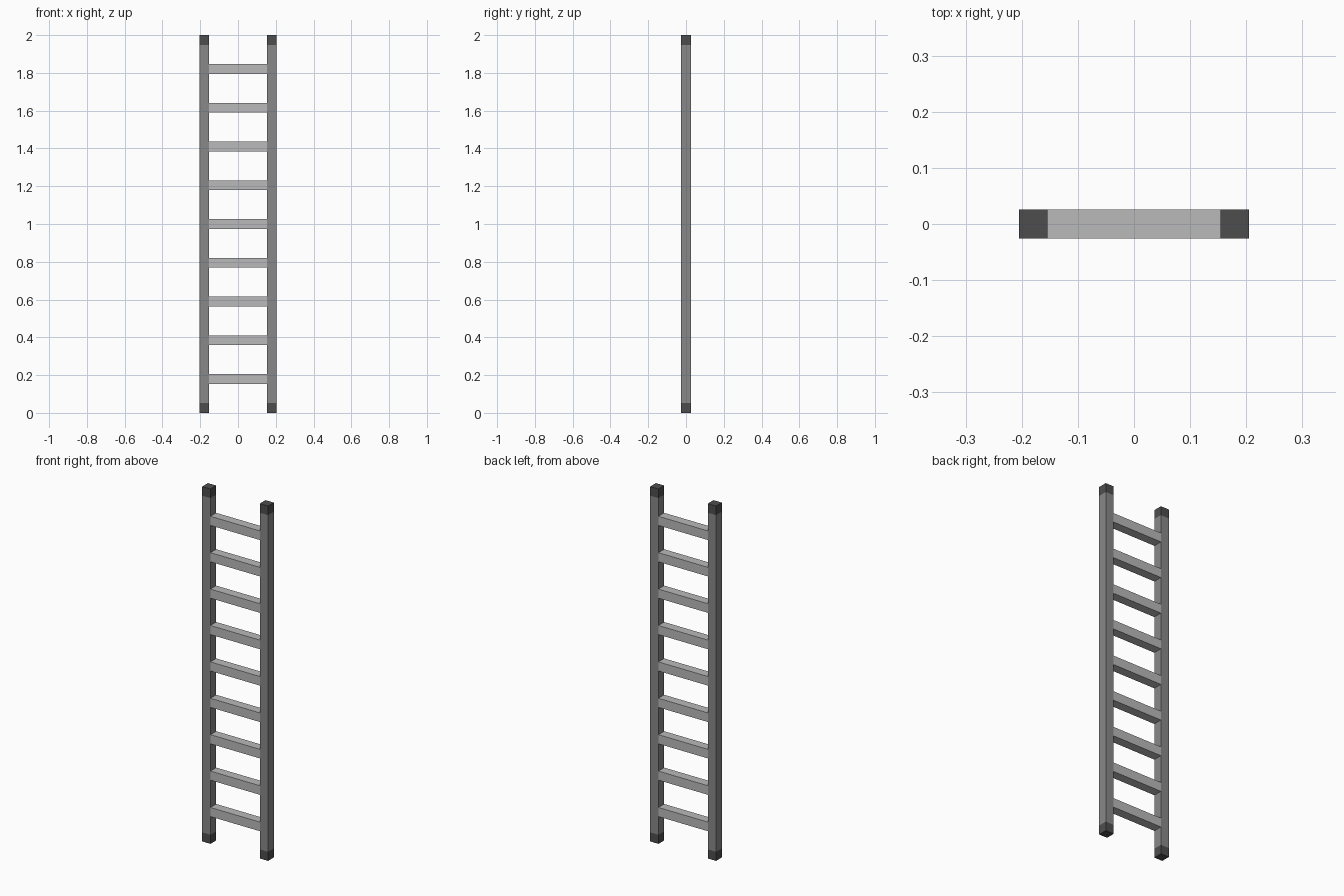
import bpy
import bmesh

if "Cube" in bpy.data.objects:
    bpy.data.objects.remove(bpy.data.objects["Cube"])

U = 2 / 39          # thickness of every bar
RAIL_X = 3.5 * U    # rail centre offset
H = 2.0


def material(name, v):
    m = bpy.data.materials.new(name)
    m.diffuse_color = (v, v, v, 1)
    m.use_nodes = True
    m.node_tree.nodes["Principled BSDF"].inputs["Base Color"].default_value = m.diffuse_color
    return m


rail_grey = material("mid grey", 0.25)
rung_grey = material("light grey", 0.49)
cap_grey = material("dark grey", 0.076)


def bar(name, size, loc, mat, open_axes=()):
    """Box centred at loc; end faces listed as (axis, sign) are left out where parts join."""
    bm = bmesh.new()
    bmesh.ops.create_cube(bm, size=1)
    bm.normal_update()
    hidden = [f for f in bm.faces
              if any(f.normal[a] * s > 0.9 for a, s in open_axes)]
    bmesh.ops.delete(bm, geom=hidden, context='FACES_ONLY')
    bmesh.ops.scale(bm, vec=size, verts=bm.verts)
    mesh = bpy.data.meshes.new(name)
    bm.to_mesh(mesh)
    bm.free()
    mesh.materials.append(mat)
    ob = bpy.data.objects.new(name, mesh)
    ob.location = loc
    bpy.context.collection.objects.link(ob)
    return ob


# Side rails with dark end caps
for side, s in (("left", -1), ("right", 1)):
    x = s * RAIL_X
    bar(side + "_rail", (U, U, H - 2 * U), (x, 0, H / 2), rail_grey, [(2, 1), (2, -1)])
    bar(side + "_foot_cap", (U, U, U), (x, 0, U / 2), cap_grey, [(2, 1)])
    bar(side + "_top_cap", (U, U, U), (x, 0, H - U / 2), cap_grey, [(2, -1)])

# Nine evenly spaced rungs between the rails
for i in range(9):
    bar(f"rung_{i + 1}", (6 * U, U, U), (0, 0, H / 2 + (i - 4) * 4 * U),
        rung_grey, [(0, 1), (0, -1)])
